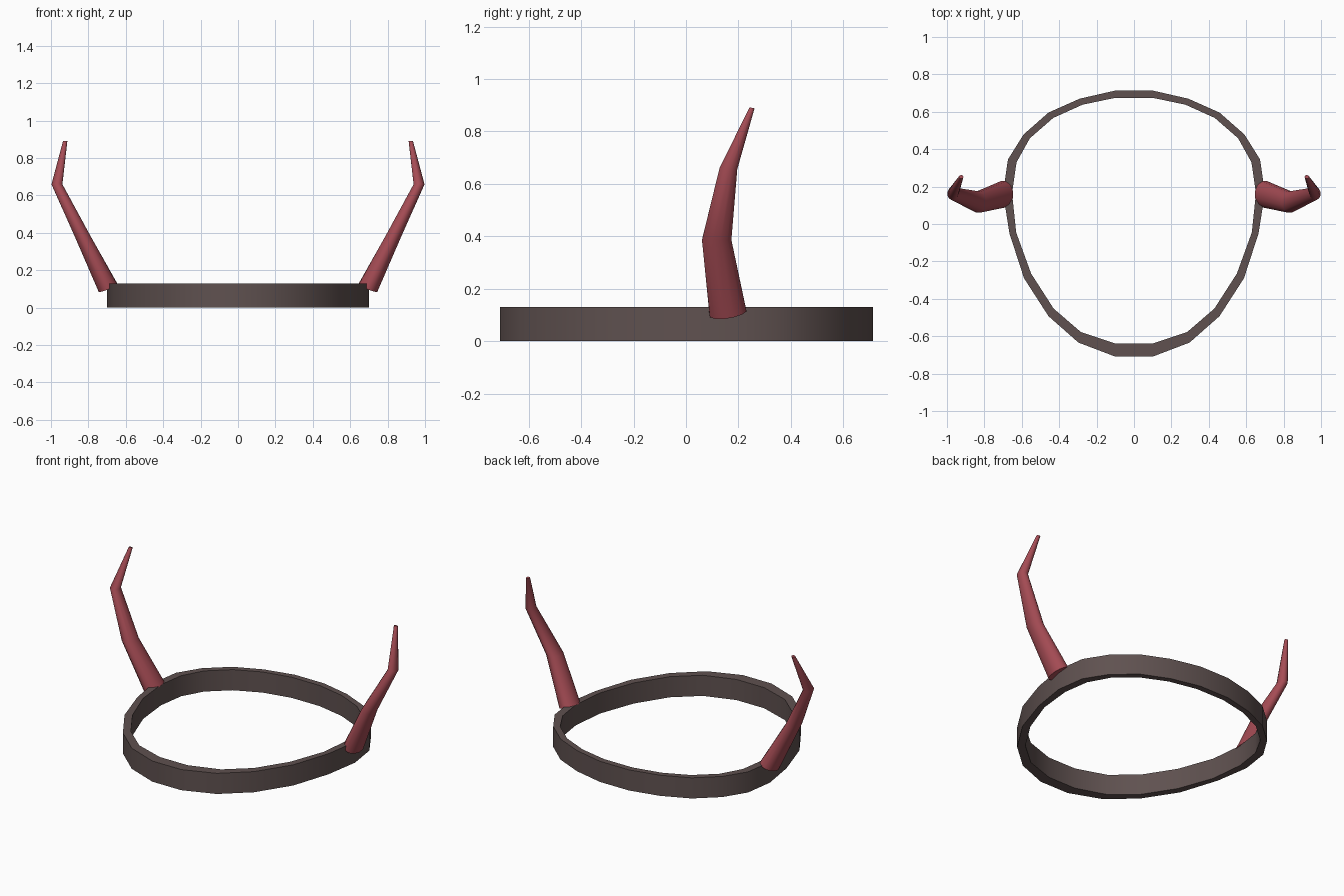
import bpy, bmesh, math
from mathutils import Vector

if "Cube" in bpy.data.objects:
    bpy.data.objects.remove(bpy.data.objects["Cube"])


def material(name, rgb):
    m = bpy.data.materials.new(name)
    m.diffuse_color = (*rgb, 1)
    m.use_nodes = True
    m.node_tree.nodes["Principled BSDF"].inputs["Base Color"].default_value = m.diffuse_color
    return m


def finish(name, bm, mat):
    bmesh.ops.recalc_face_normals(bm, faces=bm.faces)
    me = bpy.data.meshes.new(name)
    bm.to_mesh(me)
    bm.free()
    me.materials.append(mat)
    ob = bpy.data.objects.new(name, me)
    bpy.context.collection.objects.link(ob)
    bpy.ops.object.select_all(action='DESELECT')
    ob.select_set(True)
    bpy.context.view_layer.objects.active = ob
    bpy.ops.object.shade_smooth_by_angle(angle=math.radians(40))
    return ob


def bridge(bm, a, b):
    n = len(a)
    for i in range(n):
        j = (i + 1) % n
        bm.faces.new((a[i], a[j], b[j], b[i]))


brown = material("dark brown", (0.115, 0.083, 0.080))
red = material("dull red", (0.38, 0.072, 0.090))

# Headband: half outlines from back to front, mirrored across x
OUTER = [(.102, .713), (.29, .67), (.457, .596), (.59, .479), (.674, .345), (.70, .165),
         (.666, -.05), (.588, -.29), (.457, -.493), (.297, -.634), (.10, -.709)]
INNER = [(.098, .675), (.275, .638), (.432, .567), (.557, .458), (.628, .33), (.652, .165),
         (.63, -.045), (.55, -.265), (.43, -.452), (.285, -.577), (.097, -.64)]
HEIGHT = 0.13


def loop(bm, half, z):
    pts = half + [(-x, y) for x, y in reversed(half)]
    return [bm.verts.new((x, y, z)) for x, y in pts]


bm = bmesh.new()
rings = [loop(bm, OUTER, 0), loop(bm, OUTER, HEIGHT),
         loop(bm, INNER, HEIGHT), loop(bm, INNER, 0)]
for k in range(4):
    bridge(bm, rings[k], rings[(k + 1) % 4])
finish("headband", bm, brown)

# Horns: tapered, bent tube of (centre, half width, half depth, ring normal)
SECTIONS = [((.696, .16, .108), .055, .073, (.39, -.15, .91)),
            ((.833, .117, .386), .043, .058, (.05, 0, 1)),
            ((.968, .162, .659), .030, .035, (0, .08, 1)),
            ((.924, .252, .890), .012, .010, (0, .2, 1))]
SIDES = 12


def horn(name, side):
    bm = bmesh.new()
    rings = []
    for c, w, d, n in SECTIONS:
        n = Vector(n).normalized()
        v = n.cross(Vector((1, 0, 0))).normalized()
        u = v.cross(n)
        ring = []
        for i in range(SIDES):
            t = math.tau * (i + 0.5) / SIDES
            p = Vector(c) + u * w * math.cos(t) + v * d * math.sin(t)
            ring.append(bm.verts.new((p.x * side, p.y, p.z)))
        rings.append(ring)
    for a, b in zip(rings, rings[1:]):
        bridge(bm, a, b)
    bm.faces.new(rings[0])
    bm.faces.new(rings[-1])
    finish(name, bm, red)


horn("right_horn", 1)
horn("left_horn", -1)
